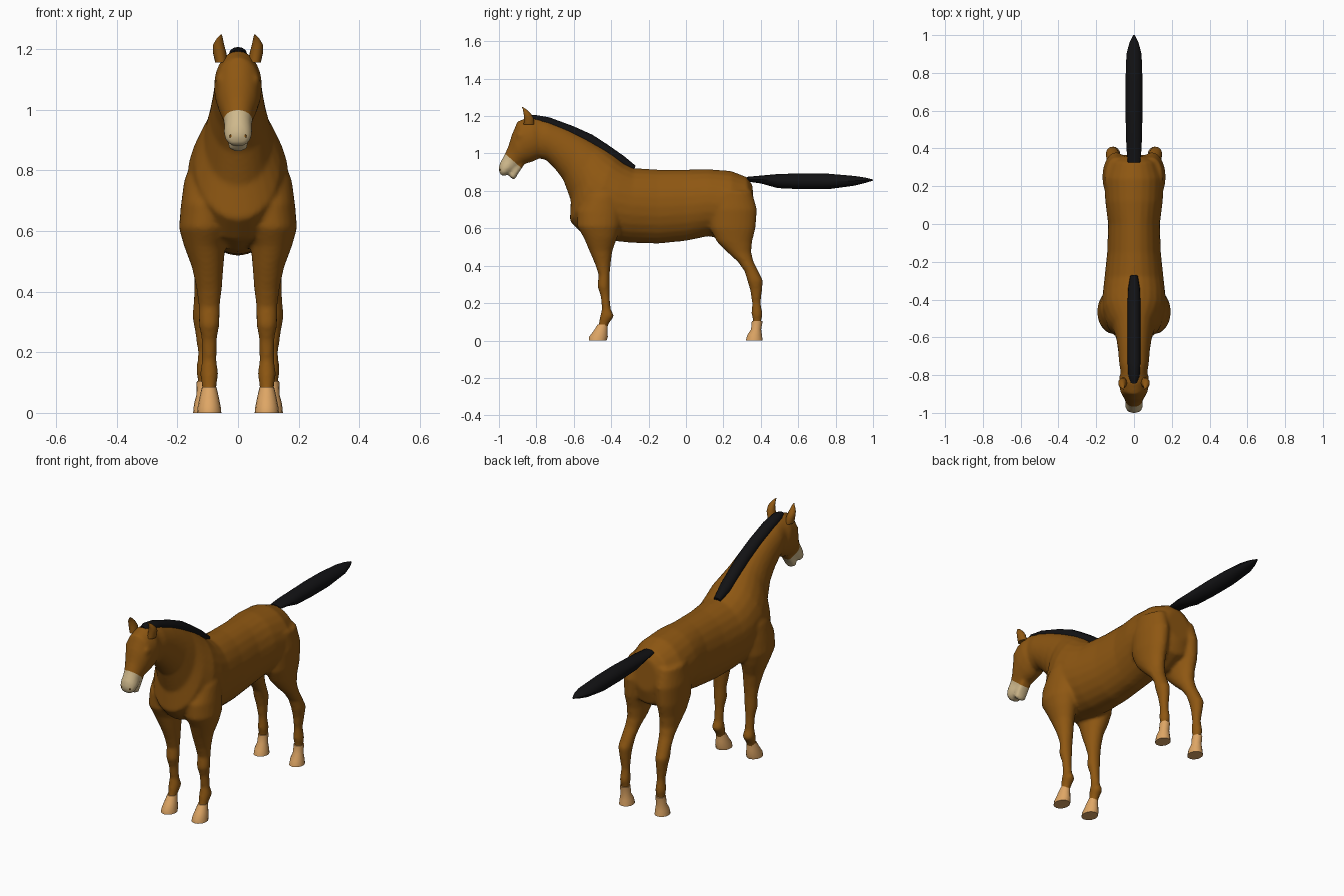
import bpy, bmesh, math
from mathutils import Vector


def material(name, rgb):
    m = bpy.data.materials.new(name)
    m.diffuse_color = (*rgb, 1)
    return m


COAT = material("brown coat", (0.27, 0.095, 0.006))
HAIR = material("black hair", (0.006, 0.006, 0.007))
HORN = material("tan hoof", (0.73, 0.38, 0.13))
PALE = material("cream muzzle", (0.62, 0.48, 0.26))


def loft(bm, sections, sides=24, pad=0.0):
    """Skin of ellipses; each is (y1, z1, y2, z2, half width, centre x)."""
    rings = []
    for y1, z1, y2, z2, w, *cx in sections:
        x = cx[0] if cx else 0
        a, b = Vector((x, y1, z1)), Vector((x, y2, z2))
        mid, half = (a + b) / 2, (a - b) / 2
        half += half.normalized() * pad
        ring = []
        for i in range(sides):
            t = math.tau * i / sides
            ring.append(bm.verts.new(mid + half * math.cos(t)
                                     + Vector(((w + pad) * math.sin(t), 0, 0))))
        rings.append(ring)
    faces = []
    for p, q in zip(rings, rings[1:]):
        for i in range(sides):
            j = (i + 1) % sides
            faces.append(bm.faces.new((p[i], p[j], q[j], q[i])))
    faces += [bm.faces.new(rings[0]), bm.faces.new(rings[-1])]
    bmesh.ops.recalc_face_normals(bm, faces=faces)


def leg_sections(rows, side):
    """Rows of (z, front y, back y, centre x, half width)."""
    return [(f, z, b, z, w, side * x) for z, f, b, x, w in rows]


def finish(name, bm, mats, angle=None):
    me = bpy.data.meshes.new(name)
    bm.to_mesh(me)
    bm.free()
    ob = bpy.data.objects.new(name, me)
    bpy.context.collection.objects.link(ob)
    for m in mats:
        me.materials.append(m)
    if angle:
        bpy.ops.object.select_all(action='DESELECT')
        ob.select_set(True)
        bpy.context.view_layer.objects.active = ob
        bpy.ops.object.shade_smooth_by_angle(angle=math.radians(angle))
    return ob


# Trunk and neck, from rump to poll
TRUNK = [
    (.355, .83, .368, .66, .07), (.325, .872, .348, .58, .125),
    (.24, .905, .25, .53, .158), (.12, .914, .12, .56, .15),
    (0, .912, 0, .535, .135), (-.15, .912, -.15, .52, .14),
    (-.28, .92, -.30, .525, .155), (-.33, .945, -.43, .54, .165),
    (-.38, .985, -.55, .57, .165), (-.43, 1.02, -.62, .64, .14),
    (-.48, 1.05, -.615, .75, .11), (-.55, 1.09, -.655, .86, .092),
    (-.64, 1.135, -.70, .92, .082), (-.74, 1.175, -.745, .965, .076),
    (-.81, 1.19, -.80, .98, .065)]
# Head and lower jaw
HEAD = [
    (-.78, 1.19, -.76, 1.0, .06), (-.84, 1.193, -.785, .975, .077),
    (-.90, 1.17, -.82, .958, .076), (-.93, 1.10, -.865, .945, .064),
    (-.948, 1.04, -.89, .93, .05), (-.97, .99, -.905, .92, .043),
    (-.995, .945, -.925, .905, .045), (-1.0, .915, -.95, .892, .042),
    (-.992, .885, -.97, .88, .025)]
JAW = [
    (-.88, .95, -.87, .935, .03), (-.915, .92, -.90, .892, .034),
    (-.945, .893, -.915, .863, .032), (-.947, .88, -.925, .862, .02)]
FORE_LEG = [
    (.86, -.48, -.38, .085, .05), (.77, -.54, -.35, .10, .075),
    (.69, -.58, -.34, .105, .081), (.61, -.58, -.35, .11, .083),
    (.55, -.545, -.37, .11, .066), (.48, -.515, -.395, .10, .05),
    (.41, -.485, -.405, .095, .04), (.35, -.465, -.41, .095, .033),
    (.29, -.472, -.41, .095, .032), (.24, -.455, -.41, .095, .023),
    (.17, -.447, -.405, .095, .022), (.13, -.457, -.386, .095, .029),
    (.09, -.465, -.415, .095, .022), (.05, -.475, -.425, .095, .02)]
HIND_LEG = [
    (.80, .14, .35, .09, .06), (.70, .12, .378, .095, .07),
    (.60, .13, .37, .10, .063), (.53, .165, .352, .10, .053),
    (.47, .225, .347, .10, .044), (.42, .28, .36, .105, .037),
    (.37, .315, .385, .11, .034), (.32, .33, .41, .115, .034),
    (.27, .345, .405, .113, .027), (.20, .355, .397, .11, .02),
    (.14, .352, .408, .11, .025), (.11, .36, .402, .11, .022),
    (.07, .36, .395, .11, .019)]

bm = bmesh.new()
for part in (TRUNK, HEAD, JAW):
    loft(bm, part, pad=.002)
for side in (-1, 1):
    loft(bm, leg_sections(FORE_LEG, side), pad=.002)
    loft(bm, leg_sections(HIND_LEG, side), pad=.002)
    # Brow bumps over the eyes
    loft(bm, [(-.872, 1.115, -.872, 1.075, .006, side * .064),
              (-.885, 1.115, -.885, 1.075, .012, side * .062),
              (-.905, 1.11, -.905, 1.08, .008, side * .06)], 12)
rough = finish("body_rough", bm, [COAT])

# Fuse the parts into one smooth skin
mod = rough.modifiers.new("Fuse", 'REMESH')
mod.mode = 'VOXEL'
mod.voxel_size = .009
mod = rough.modifiers.new("Soften", 'SMOOTH')
mod.factor, mod.iterations = .5, 6
skin = bpy.data.meshes.new_from_object(
    rough.evaluated_get(bpy.context.evaluated_depsgraph_get()))
bpy.data.objects.remove(rough)

# Cut the cream muzzle along a slanted line
bm = bmesh.new()
bm.from_mesh(skin)
co, no = Vector((0, -.957, .99)), Vector((0, -.66, -.75)).normalized()
faces = [f for f in bm.faces if f.calc_center_median().y < -.84]
geom = list({v for f in faces for v in f.verts}) \
    + list({e for f in faces for e in f.edges}) + faces
bmesh.ops.bisect_plane(bm, geom=geom, plane_co=co, plane_no=no, dist=1e-5)
for f in bm.faces:
    c = f.calc_center_median()
    f.material_index = int(c.y < -.84 and (c - co).dot(no) > 0)
finish("body", bm, [COAT, PALE], 60)

# Hooves
FORE_HOOF = [(.085, -.473, -.418, .095, .024), (.05, -.495, -.42, .095, .032),
             (.02, -.518, -.418, .095, .038), (0, -.52, -.425, .095, .04)]
HIND_HOOF = [(.105, .352, .41, .11, .026), (.06, .348, .402, .11, .027),
             (.03, .328, .406, .11, .035), (0, .32, .41, .11, .038)]
EAR = [(1.155, -.868, -.812, .055, .02), (1.19, -.866, -.815, .061, .022),
       (1.215, -.868, -.83, .064, .018), (1.235, -.872, -.852, .06, .01),
       (1.248, -.878, -.872, .055, .002)]
for side, word in ((-1, "left"), (1, "right")):
    for name, rows, mat in (("front_hoof", FORE_HOOF, HORN),
                            ("hind_hoof", HIND_HOOF, HORN),
                            ("ear", EAR, COAT)):
        bm = bmesh.new()
        loft(bm, leg_sections(rows, side), 16)
        finish(f"{name}_{word}", bm, [mat], 50)
    # Nostrils
    bm = bmesh.new()
    loft(bm, [(-.984, .918, -.984, .908, .003, side * .026),
              (-.99, .92, -.99, .906, .005, side * .025),
              (-.996, .917, -.996, .909, .003, side * .024)], 10)
    finish(f"nostril_{word}", bm, [COAT], 50)

# Mane along the crest
bm = bmesh.new()
loft(bm, [(-.27, .935, -.28, .905, .02), (-.33, .985, -.36, .93, .032),
          (-.42, 1.048, -.44, .98, .034), (-.50, 1.10, -.52, 1.03, .034),
          (-.60, 1.145, -.61, 1.08, .034), (-.73, 1.193, -.72, 1.13, .034),
          (-.81, 1.207, -.80, 1.16, .03), (-.845, 1.2, -.83, 1.17, .018)], 12)
finish("mane", bm, [HAIR], 35)

# Tail held straight back
bm = bmesh.new()
loft(bm, [(.325, .875, .33, .85, .033), (.40, .882, .40, .84, .04),
          (.49, .89, .49, .815, .043), (.62, .894, .62, .809, .045),
          (.76, .892, .76, .809, .045), (.90, .88, .90, .828, .04),
          (.96, .871, .96, .843, .024), (1.0, .861, 1.0, .855, .004)], 12)
finish("tail", bm, [HAIR], 35)
